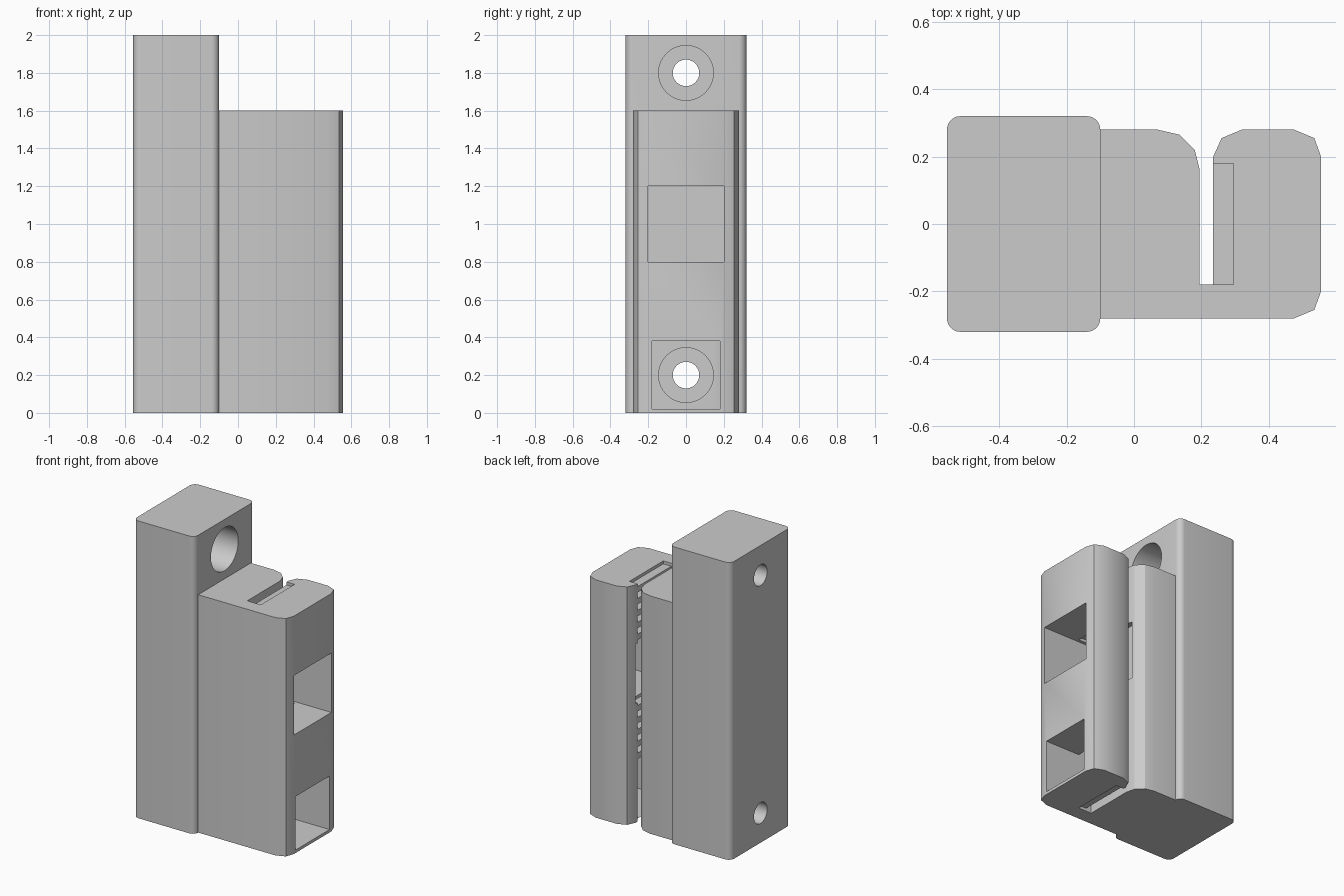
import bpy, bmesh, math
from mathutils import Matrix, Vector

cube = bpy.data.objects.get("Cube")
if cube:
    bpy.data.objects.remove(cube, do_unlink=True)

grey = bpy.data.materials.new("plain grey")
grey.use_nodes = True
grey.diffuse_color = (0.6, 0.6, 0.6, 1)
grey.node_tree.nodes["Principled BSDF"].inputs["Base Color"].default_value = (0.6, 0.6, 0.6, 1)


def make_object(name, bm):
    bmesh.ops.recalc_face_normals(bm, faces=bm.faces)
    mesh = bpy.data.meshes.new(name)
    bm.to_mesh(mesh)
    bm.free()
    mesh.materials.append(grey)
    obj = bpy.data.objects.new(name, mesh)
    bpy.context.collection.objects.link(obj)
    return obj


def prism(name, outline, height):
    """Extrude a plan outline up from the ground."""
    bm = bmesh.new()
    face = bm.faces.new([bm.verts.new((x, y, 0)) for x, y in outline])
    top = bmesh.ops.extrude_face_region(bm, geom=[face])
    verts = [v for v in top["geom"] if isinstance(v, bmesh.types.BMVert)]
    bmesh.ops.translate(bm, verts=verts, vec=(0, 0, height))
    return make_object(name, bm)


def box(name, low, high):
    low, high = Vector(low), Vector(high)
    bm = bmesh.new()
    place = Matrix.Translation((low + high) / 2) @ Matrix.Diagonal((high - low).to_4d())
    bmesh.ops.create_cube(bm, size=1, matrix=place)
    return make_object(name, bm)


def rod(name, radius, x0, x1, z):
    """Cylinder lying along x."""
    bm = bmesh.new()
    place = Matrix.Translation(((x0 + x1) / 2, 0, z)) @ Matrix.Rotation(math.pi / 2, 4, "Y")
    bmesh.ops.create_cone(bm, cap_ends=True, segments=64, radius1=radius,
                          radius2=radius, depth=x1 - x0, matrix=place)
    return make_object(name, bm)


def combine(target, tool, operation="DIFFERENCE"):
    mod = target.modifiers.new(operation.title(), "BOOLEAN")
    mod.operation = operation
    mod.solver = "EXACT"
    mod.object = tool
    bpy.context.view_layer.objects.active = target
    bpy.ops.object.modifier_apply(modifier=mod.name)
    bpy.data.objects.remove(tool, do_unlink=True)


# Tall mounting block with rounded upright edges
RADIUS, STEPS = 0.04, 8
outline = []
corners = [(-0.1, 0.32), (-0.555, 0.32), (-0.555, -0.32), (-0.1, -0.32)]
for quarter, (cx, cy) in enumerate(corners):
    mx = cx - RADIUS if cx > -0.3 else cx + RADIUS
    my = cy - math.copysign(RADIUS, cy)
    for step in range(STEPS + 1):
        a = (quarter + step / STEPS) * math.pi / 2
        outline.append((mx + RADIUS * math.cos(a), my + RADIUS * math.sin(a)))
clamp = prism("belt_clamp_body", outline, 2.0)

# Hooked clamp arm with a slot open to the back
arm = prism("clamp_arm", [
    (-0.2, -0.28), (0.475, -0.28), (0.535, -0.255), (0.555, -0.2),
    (0.555, 0.2), (0.535, 0.255), (0.475, 0.28), (0.32, 0.28),
    (0.26, 0.255), (0.235, 0.2), (0.235, -0.18), (0.195, -0.18),
    (0.195, 0.16), (0.18, 0.22), (0.135, 0.265), (0.07, 0.28), (-0.2, 0.28)], 1.6)
combine(clamp, arm, "UNION")

# Tooth grooves along the slot
PITCH = 0.08
for i in range(21):
    z = i * PITCH
    combine(clamp, box("tooth_groove", (0.215, -0.18, z - PITCH / 4),
                       (0.295, 0.18, z + PITCH / 4)))

# Square pocket and screw access window
combine(clamp, box("square_pocket", (0.155, -0.2, 0.8), (0.7, 0.2, 1.2)))
combine(clamp, box("screw_window", (0.215, -0.18, 0.02), (0.7, 0.18, 0.38)))

# Counterbored screw holes
for z in (0.2, 1.8):
    combine(clamp, rod("screw_head_bore", 0.145, -0.355, 0.215, z))
    combine(clamp, rod("screw_hole", 0.07, -0.7, -0.2, z))

# Smooth curved faces, crisp edges
bpy.ops.object.select_all(action="DESELECT")
clamp.select_set(True)
bpy.context.view_layer.objects.active = clamp
bpy.ops.object.shade_smooth_by_angle(angle=math.radians(30))
